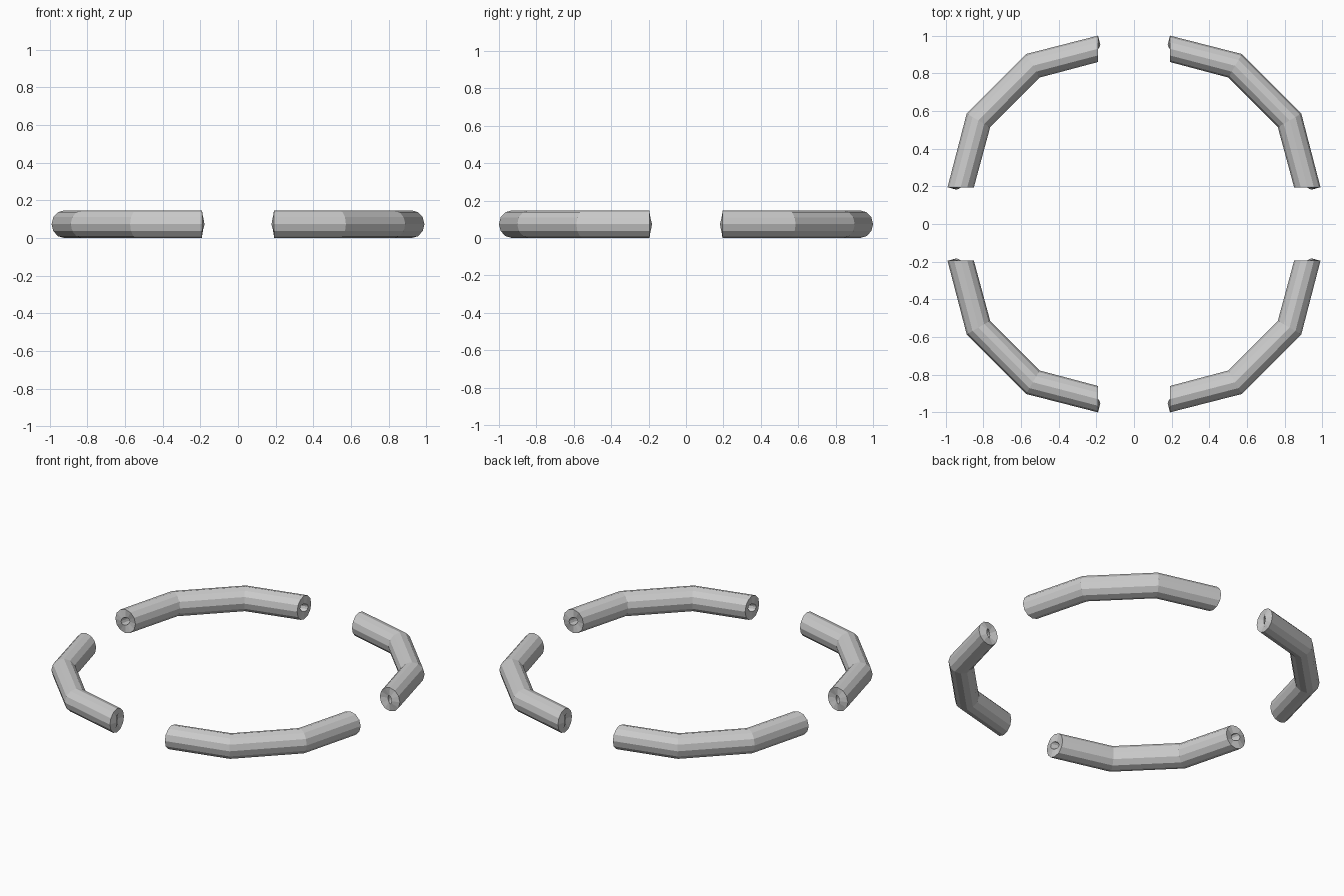
import bpy
import math
from mathutils import Vector

if "Cube" in bpy.data.objects:
    bpy.data.objects.remove(bpy.data.objects["Cube"])

SIDES = 12
HALF_HEIGHT = 0.074   # vertical tube radius
CENTRE_Z = 0.074

# One quadrant of the ring: centre x, y, direction of the section (degrees), horizontal radius
SECTIONS = [
    (0.191, 0.930, 90, 0.070),
    (0.537, 0.840, 60, 0.072),
    (0.826, 0.550, 30, 0.072),
    (0.920, 0.195, 0, 0.070),
]


def tube_mesh(name):
    verts, faces = [], []
    for x, y, deg, rad in SECTIONS:
        a = math.radians(deg)
        out = Vector((math.cos(a), math.sin(a), 0))
        for j in range(SIDES):
            t = 2 * math.pi * j / SIDES
            verts.append(Vector((x, y, CENTRE_Z)) + out * rad * math.cos(t)
                         + Vector((0, 0, HALF_HEIGHT * math.sin(t))))
    for i in range(len(SECTIONS) - 1):
        for j in range(SIDES):
            k = (j + 1) % SIDES
            faces.append((i * SIDES + j, i * SIDES + k,
                          (i + 1) * SIDES + k, (i + 1) * SIDES + j))
    mesh = bpy.data.meshes.new(name)
    mesh.from_pydata(verts, [], faces)
    return mesh


# Thick-walled bent tubes, one per quadrant
tubes = bpy.data.objects.new("curved_tubes", tube_mesh("curved_tubes"))
bpy.context.collection.objects.link(tubes)

# Wall leaves a narrow bore through each tube
wall = tubes.modifiers.new("wall", 'SOLIDIFY')
wall.thickness = 0.05
wall.offset = -1

# Repeat in all four quadrants
mirror = tubes.modifiers.new("mirror", 'MIRROR')
mirror.use_axis = (True, True, False)
mirror.use_mirror_merge = False
